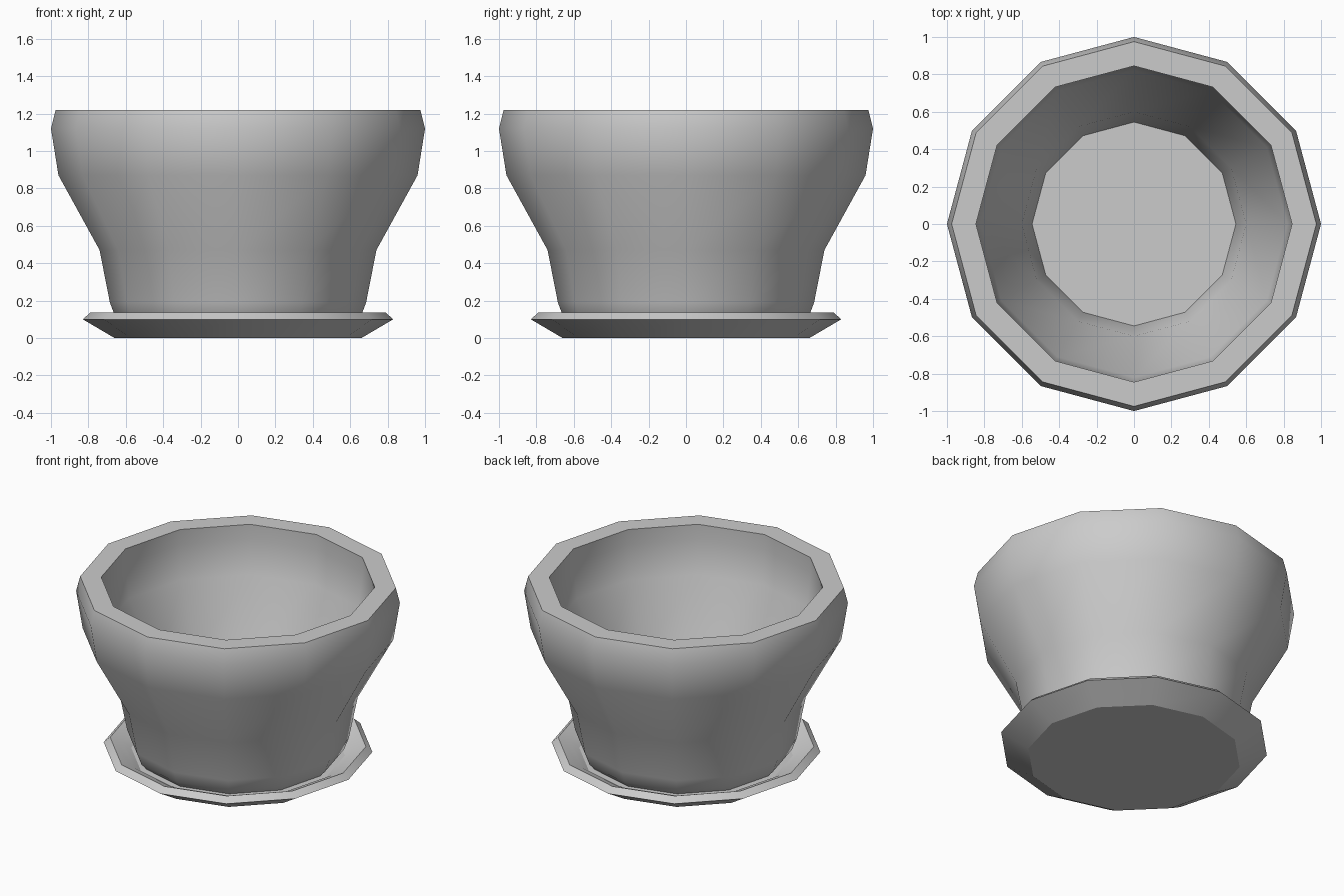
import bpy, bmesh, math

if "Cube" in bpy.data.objects:
    bpy.data.objects.remove(bpy.data.objects["Cube"])

SIDES = 12


def lathe(name, profile, smooth_angle):
    """Revolve a closed (radius, z) profile; radius 0 ends become poles."""
    bm = bmesh.new()
    rings = []
    for r, z in profile:
        rings.append([bm.verts.new((r * math.cos(math.tau * i / SIDES),
                                    r * math.sin(math.tau * i / SIDES), z))
                      for i in range(SIDES)])
    for a, b in zip(rings, rings[1:]):
        for i in range(SIDES):
            j = (i + 1) % SIDES
            bm.faces.new((a[i], a[j], b[j], b[i]))
    # flat caps close the underside and the inner floor
    bm.faces.new(rings[0][::-1])
    bm.faces.new(rings[-1])
    bmesh.ops.recalc_face_normals(bm, faces=bm.faces)
    mesh = bpy.data.meshes.new(name)
    bm.to_mesh(mesh)
    bm.free()
    obj = bpy.data.objects.new(name, mesh)
    bpy.context.collection.objects.link(obj)
    bpy.ops.object.select_all(action='DESELECT')
    obj.select_set(True)
    bpy.context.view_layer.objects.active = obj
    bpy.ops.object.shade_smooth_by_angle(angle=math.radians(smooth_angle))
    return obj


# Pot: outer wall up, over the rim, down the inner wall to the floor
lathe("pot", [(0.62, 0.07), (0.655, 0.11), (0.685, 0.19), (0.74, 0.47),
              (0.96, 0.87), (1.0, 1.12), (0.975, 1.22),
              (0.845, 1.22), (0.845, 1.12), (0.82, 0.89),
              (0.60, 0.49), (0.545, 0.19)], 40)

# Saucer: flared dish with a bevelled lip
lathe("saucer", [(0.66, 0.0), (0.83, 0.10), (0.79, 0.135),
                 (0.71, 0.10), (0.66, 0.07)], 25)
